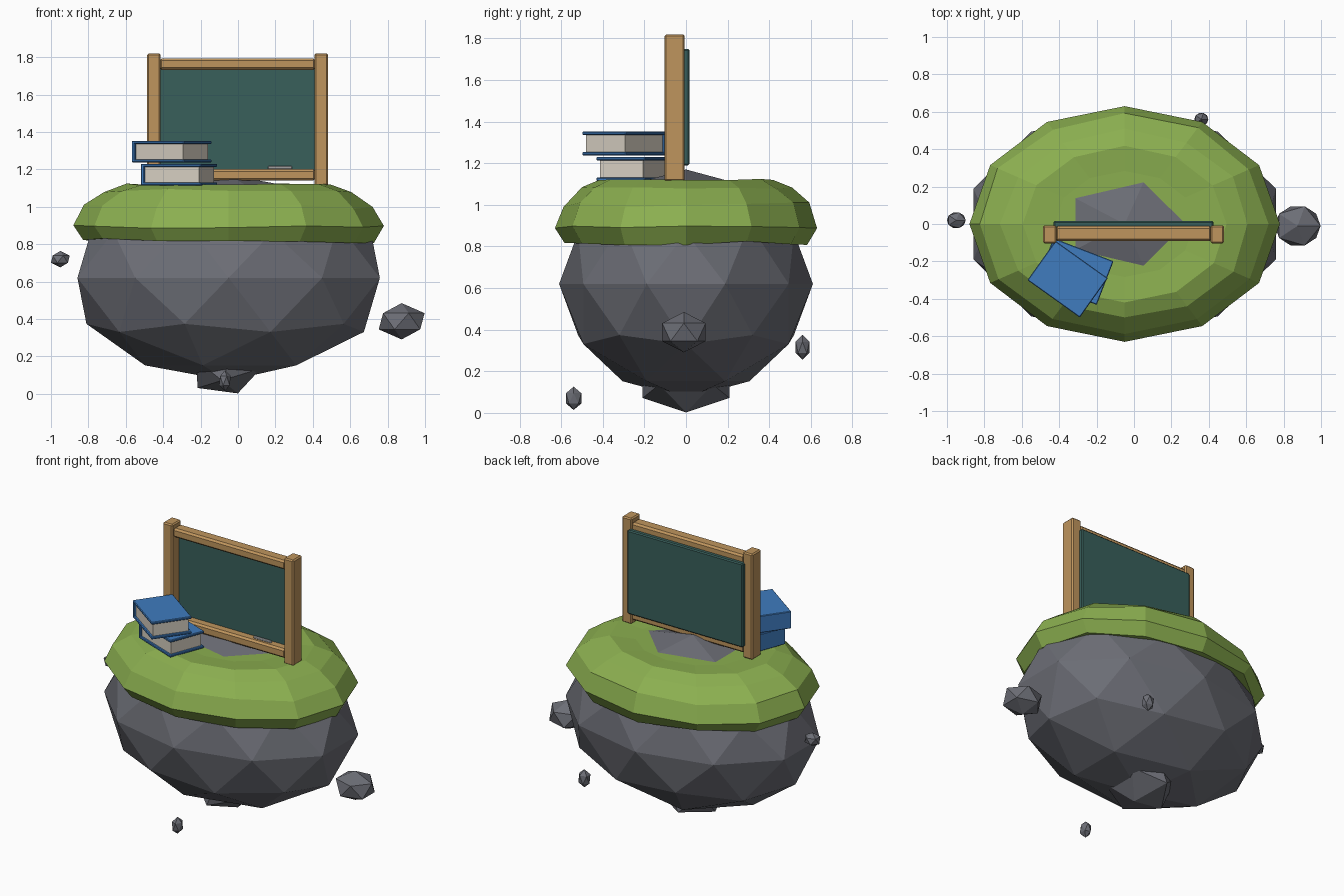
import bpy, bmesh, math, random
from mathutils import Vector, Matrix

if "Cube" in bpy.data.objects:
    bpy.data.objects.remove(bpy.data.objects["Cube"])

random.seed(4)


def material(name, rgb):
    m = bpy.data.materials.new(name)
    m.diffuse_color = (*rgb, 1)
    m.use_nodes = True
    m.node_tree.nodes["Principled BSDF"].inputs["Base Color"].default_value = m.diffuse_color
    return m


ROCK = material("stone_grey", (0.15, 0.155, 0.18))
GRASS = material("grass_green", (0.26, 0.43, 0.08))
WOOD = material("wood", (0.52, 0.30, 0.11))
SLATE = material("slate_green", (0.04, 0.115, 0.105))
BLUE = material("cover_blue", (0.05, 0.20, 0.52))
PAPER = material("paper", (0.68, 0.63, 0.54))
WHITE = material("chalk_white", (0.85, 0.85, 0.83))


def finish(name, bm, mat, matrix=Matrix()):
    bmesh.ops.recalc_face_normals(bm, faces=bm.faces)
    mesh = bpy.data.meshes.new(name)
    bm.to_mesh(mesh)
    bm.free()
    mesh.materials.append(mat)
    ob = bpy.data.objects.new(name, mesh)
    ob.matrix_world = matrix
    bpy.context.collection.objects.link(ob)
    return ob


def rock(name, centre, radii, sub=1, tilt=0):
    bm = bmesh.new()
    bmesh.ops.create_icosphere(bm, subdivisions=sub, radius=1)
    bmesh.ops.scale(bm, vec=radii, verts=bm.verts)
    return finish(name, bm, ROCK,
                  Matrix.Translation(centre) @ Matrix.Rotation(tilt, 4, 'Y'))


def box(name, lo, hi, mat, bevel=0.0, matrix=Matrix()):
    lo, hi = Vector(lo), Vector(hi)
    bm = bmesh.new()
    bmesh.ops.create_cube(bm, size=1)
    bmesh.ops.scale(bm, vec=hi - lo, verts=bm.verts)
    bmesh.ops.translate(bm, vec=(lo + hi) / 2, verts=bm.verts)
    if bevel:
        bmesh.ops.bevel(bm, geom=bm.edges[:], offset=bevel, segments=1,
                        affect='EDGES', profile=0.5)
    return finish(name, bm, mat, matrix)


# Floating island body and the loose stones around it
rock("island_rock", (-0.05, 0, 0.62), (0.85, 0.61, 0.55), sub=2)
rock("island_tip", (-0.05, 0, 0.16), (0.22, 0.245, 0.165), tilt=-0.3)
rock("stone_right", (0.875, -0.01, 0.388), (0.137, 0.123, 0.097))
rock("stone_left", (-0.95, 0.02, 0.72), (0.056, 0.049, 0.044))
rock("stone_front", (-0.07, -0.54, 0.07), (0.035, 0.043, 0.056))
rock("stone_back", (0.36, 0.56, 0.315), (0.042, 0.039, 0.06))

# Grass cap: twelve-sided stacked rings, slightly uneven
bm = bmesh.new()
profile = [(0.60, 0.83, 0), (0.925, 0.82, 0.015), (1.0, 0.895, 0.012),
           (0.935, 1.0, 0.012), (0.80, 1.085, 0.01), (0.66, 1.12, 0.006),
           (0.45, 1.11, 0)]
rings = []
for f, z, jitter in profile:
    ring = []
    for i in range(12):
        a = math.tau * i / 12
        k = f + random.uniform(-jitter, jitter) * (f < 1)
        ring.append(bm.verts.new((-0.05 + 0.83 * k * math.cos(a),
                                  0.63 * k * math.sin(a),
                                  z + random.uniform(-jitter, jitter))))
    rings.append(ring)
for a, b in zip(rings, rings[1:]):
    for i in range(12):
        j = (i + 1) % 12
        bm.faces.new((a[i], a[j], b[j], b[i]))
bm.faces.new(rings[0])
bm.faces.new(rings[-1])
finish("grass_cap", bm, GRASS)

# Blackboard: two posts, two rails, slate and a piece of chalk
for side, x in (("left", -0.45), ("right", 0.445)):
    box(side + "_post", (x - 0.036, -0.103, 1.113), (x + 0.036, -0.007, 1.82), WOOD, 0.008)
box("top_rail", (-0.42, -0.092, 1.732), (0.415, -0.012, 1.793), WOOD, 0.012)
box("bottom_rail", (-0.42, -0.092, 1.14), (0.415, -0.012, 1.202), WOOD, 0.012)
box("board", (-0.43, -0.035, 1.19), (0.425, 0.016, 1.75), SLATE, 0.007)
box("chalk", (0.16, -0.068, 1.201), (0.29, -0.052, 1.217), WHITE, 0.004)


# Books: two covers, a spine at the left end and a page block
def book(name, centre, angle, length, width, height):
    m = Matrix.Translation(centre) @ Matrix.Rotation(math.radians(angle), 4, 'Z')
    l, w, t = length / 2, width / 2, 0.016
    box(name + "_lower_cover", (-l, -w, 0), (l, w, t), BLUE, 0.004, m)
    box(name + "_upper_cover", (-l, -w, height - t), (l, w, height), BLUE, 0.004, m)
    box(name + "_spine", (-l, -w, 0.002), (-l + 0.02, w, height - 0.002), BLUE, 0.004, m)
    box(name + "_pages", (-l + 0.015, -w + 0.014, t - 0.003),
        (l - 0.014, w - 0.014, height - t + 0.003), PAPER, 0, m)


book("lower_book", (-0.315, -0.254, 1.115), -21, 0.344, 0.25, 0.115)
book("upper_book", (-0.355, -0.295, 1.237), -35.5, 0.344, 0.258, 0.115)
